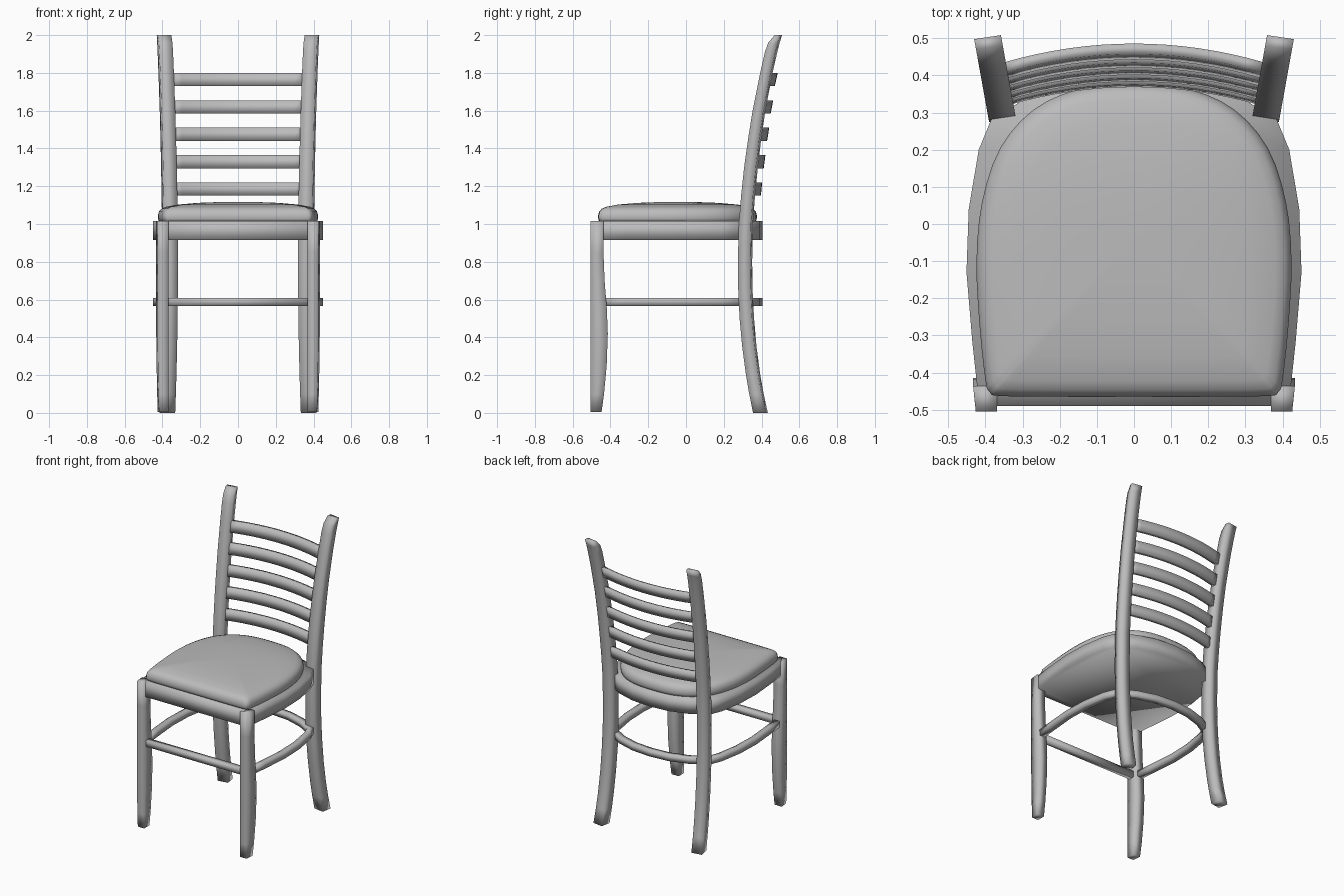
import bpy, bmesh
from mathutils import Vector

cube = bpy.data.objects.get("Cube")
if cube:
    bpy.data.objects.remove(cube, do_unlink=True)

grey = bpy.data.materials.new("plain grey")
grey.use_nodes = True
grey.diffuse_color = (0.5, 0.5, 0.5, 1)
bsdf = next(n for n in grey.node_tree.nodes if n.type == 'BSDF_PRINCIPLED')
bsdf.inputs["Base Color"].default_value = grey.diffuse_color


def rectangle(a, b):
    """Corners of a rectangle with half sizes a and b."""
    return [(-a, -b), (a, -b), (a, b), (-a, b)]


def loft(name, rings):
    """Skin a list of equal point rings and cap both ends."""
    bm = bmesh.new()
    loops = [[bm.verts.new(p) for p in ring] for ring in rings]
    for low, high in zip(loops, loops[1:]):
        n = len(low)
        for i in range(n):
            j = (i + 1) % n
            bm.faces.new((low[i], low[j], high[j], high[i]))
    bm.faces.new(loops[0])
    bm.faces.new(loops[-1])
    bmesh.ops.recalc_face_normals(bm, faces=bm.faces)
    for face in bm.faces:
        face.smooth = True
    mesh = bpy.data.meshes.new(name)
    bm.to_mesh(mesh)
    bm.free()
    mesh.materials.append(grey)
    bpy.context.collection.objects.link(bpy.data.objects.new(name, mesh))


def sweep(name, path, z, section, lean=0):
    """Carry an upright section along a level path; u points to its right."""
    path = [Vector(p) for p in path]
    rings = []
    for i, p in enumerate(path):
        before = (p - path[i - 1]).normalized() if i else None
        after = (path[i + 1] - p).normalized() if i < len(path) - 1 else None
        t = ((before or after) + (after or before)).normalized()
        out = Vector((t.y, -t.x))
        rings.append([(p.x + out.x * (u + lean * v),
                       p.y + out.y * (u + lean * v), z + v) for u, v in section])
    loft(name, rings)


def spline(pts, steps):
    """Smooth curve through the points."""
    pts = [Vector(p) for p in pts]
    ext = [2 * pts[0] - pts[1]] + pts + [2 * pts[-1] - pts[-2]]
    out = []
    for a, b, c, d in zip(ext, ext[1:], ext[2:], ext[3:]):
        for k in range(steps):
            t = k / steps
            out.append(0.5 * (2 * b + (c - a) * t + (2 * a - 5 * b + 4 * c - d) * t ** 2
                              + (3 * b - a - 3 * c + d) * t ** 3))
    return out + [pts[-1]]


def mirrored(half):
    """Continue a half outline that ends on x = 0 to the other side."""
    return list(half) + [(-x, y) for x, y in reversed(half[:-1])]


# Rear posts: height, front edge, back edge
post_profile = [(0, .355, .433), (.1, .335, .411), (.2, .318, .393), (.35, .298, .373),
                (.5, .284, .36), (.65, .277, .352), (.8, .275, .35), (1, .28, .354),
                (1.15, .292, .365), (1.3, .308, .38), (1.45, .329, .398), (1.6, .353, .42),
                (1.8, .393, .458), (1.91, .418, .483), (1.96, .436, .496), (2, .47, .508)]
for side, label in ((1, "left"), (-1, "right")):
    rings = []
    for z, front, back in post_profile:
        y = (front + back) / 2
        x = 0.355 + 0.18 * (y - 0.285)
        depth = (back - front) / 2 - 0.005
        rings.append([(side * (x + a + 0.18 * d), y + d - 0.15 * a, z)
                      for a, d in rectangle(0.036, depth)])
    loft("rear_post_" + label, rings)

# Front legs: height, back edge, inward taper of the outer side
leg_profile = [(0.005, -.447, .008), (.1, -.434, .005), (.25, -.42, .002), (.42, -.414, 0),
               (.55, -.419, 0), (.7, -.431, 0), (.85, -.437, 0), (1.015, -.436, 0)]
for side, label in ((1, "left"), (-1, "right")):
    loft("front_leg_" + label,
         [[(side * x, y, z) for x, y in ((.369, -.505), (.426 - taper, -.505),
                                         (.433 - taper, back), (.369, back))]
          for z, back, taper in leg_profile])

# Solid seat slab and lower hoop share one outline
hoop = mirrored([(.422, -.44), (.435, -.32), (.451, -.13), (.445, .04), (.418, .2),
                 (.385, .28), (.27, .352), (.14, .392), (0, .404)])
slab = [(.395, -.49)] + hoop + [(-.395, -.49)]
loft("seat_frame", [[(x, y, z) for x, y in slab] for z in (.915, 1.015)])
bar_section = [(u - 0.02, v) for u, v in rectangle(0.02, 0.021)]
sweep("lower_hoop", hoop, 0.588, bar_section)
sweep("front_stretcher", [(-.395, -.485), (.395, -.485)], 0.588, bar_section)

# Padded seat: shrinking copies of one outline
pad = spline(mirrored([(0, -.465), (.2, -.465), (.36, -.463), (.388, -.453), (.4, -.42),
                       (.416, -.27), (.424, -.1), (.409, .06), (.36, .205), (.27, .308),
                       (.15, .362), (0, .375)]), 3)[:-1]
layers = [(.95, 1.008), (.99, 1.015), (1, 1.03), (1, 1.046), (.987, 1.066), (.955, 1.081),
          (.9, 1.091), (.75, 1.103), (.5, 1.112), (.25, 1.116), (.05, 1.117)]
middle = -0.04
loft("seat_cushion", [[(x * s, middle + (y - middle) * s, z) for x, y in pad]
                      for s, z in layers])

# Curved back slats: height, depth at the middle, lean
slats = [(1.765, .464, .22), (1.62, .441, .19), (1.475, .421, .16),
         (1.33, .402, .13), (1.185, .386, .1)]
for number, (z, y, lean) in enumerate(slats, 1):
    arc = [(0.345 * -k / 8, y - 0.05 * (k / 8) ** 2) for k in range(-8, 9)]
    sweep(f"back_slat_{number}", arc, z, rectangle(0.014, 0.035), lean)
